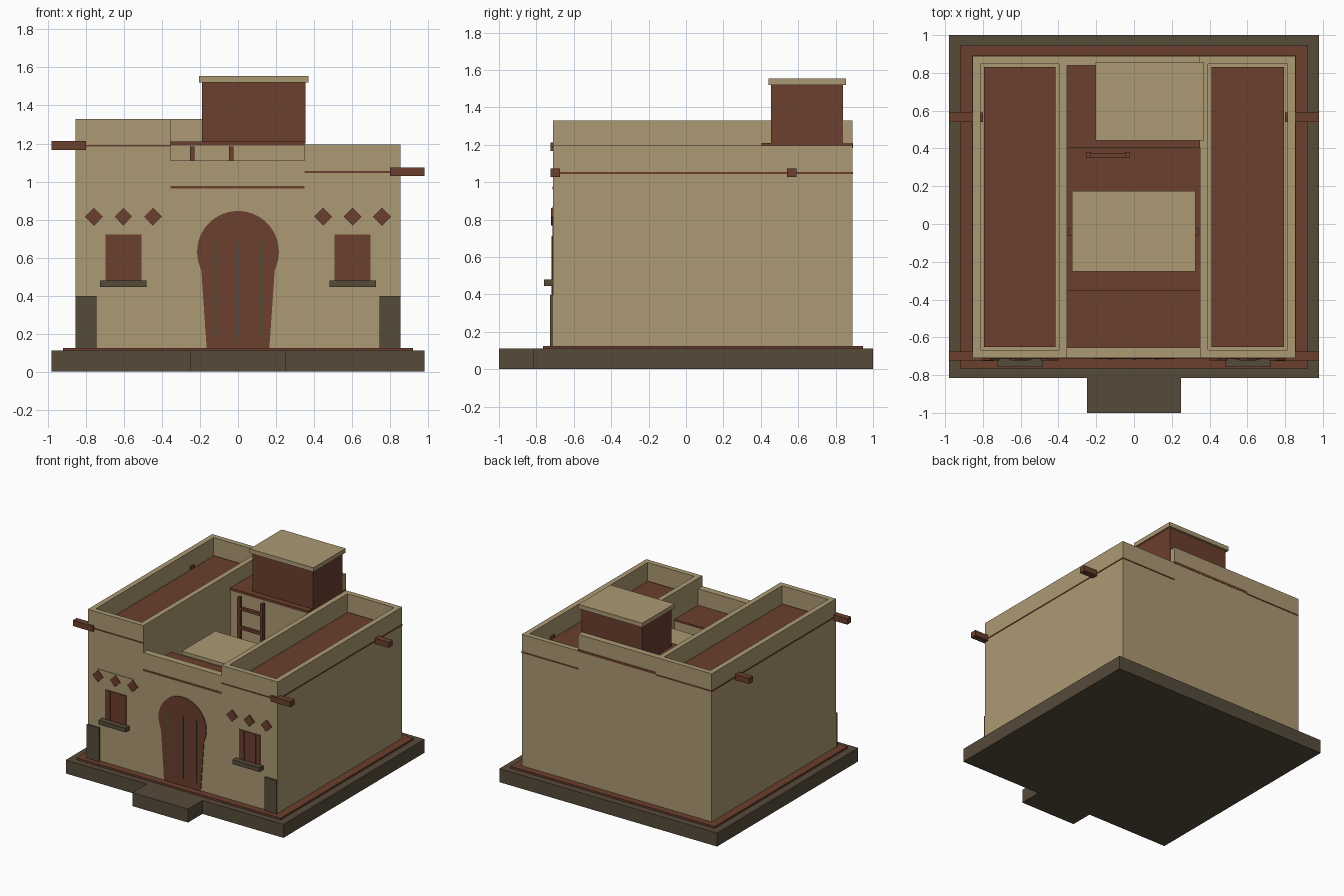
import bpy, bmesh, math

if "Cube" in bpy.data.objects:
    bpy.data.objects.remove(bpy.data.objects["Cube"])


def mat(name, rgb):
    m = bpy.data.materials.new(name)
    m.diffuse_color = (*rgb, 1)
    m.use_nodes = True
    m.node_tree.nodes["Principled BSDF"].inputs["Base Color"].default_value = m.diffuse_color
    return m


SAND = mat("sand_plaster", (0.41, 0.32, 0.17))
RED = mat("red_brown_wood", (0.145, 0.05, 0.026))
DARK = mat("dark_stone", (0.093, 0.07, 0.042))


def finish(name, bm, m):
    bmesh.ops.recalc_face_normals(bm, faces=bm.faces)
    me = bpy.data.meshes.new(name)
    bm.to_mesh(me)
    bm.free()
    me.materials.append(m)
    ob = bpy.data.objects.new(name, me)
    bpy.context.collection.objects.link(ob)
    return ob


def box_bm(x0, x1, y0, y1, z0, z1):
    bm = bmesh.new()
    bmesh.ops.create_cube(bm, size=1)
    for v in bm.verts:
        v.co = (x1 if v.co.x > 0 else x0, y1 if v.co.y > 0 else y0, z1 if v.co.z > 0 else z0)
    return bm


def box(name, m, *b):
    return finish(name, box_bm(*b), m)


def plate(name, m, pts, y0, y1):
    """Front outline in x, z extruded along y."""
    bm = bmesh.new()
    f = bm.faces.new([bm.verts.new((x, y0, z)) for x, z in pts])
    r = bmesh.ops.extrude_face_region(bm, geom=[f])
    for v in r["geom"]:
        if isinstance(v, bmesh.types.BMVert):
            v.co.y = y1
    return finish(name, bm, m)


F, B = -0.71, 0.89          # front and back wall planes
XL, XR = -0.355, 0.35       # courtyard sides
G = 0.125                   # ground floor level

# Base, step and floor plinth
box("base_slab", DARK, -0.98, 0.98, -0.815, 1.0, 0, 0.11)
box("front_step", DARK, -0.25, 0.25, -1.0, -0.815, 0, 0.11)
box("floor_plinth", RED, -0.92, 0.92, -0.765, 0.945, 0.11, G)


# Side wings with sunken roofs
def wing(name, x0, x1, top, roof):
    bm = box_bm(x0, x1, F, B, G, top)
    bm.normal_update()
    f = max(bm.faces, key=lambda q: q.calc_center_median().z)
    bmesh.ops.inset_region(bm, faces=[f], thickness=0.06)
    inner = bmesh.ops.extrude_face_region(bm, geom=[f])["geom"]
    for v in inner:
        if isinstance(v, bmesh.types.BMVert):
            v.co.z = roof - 0.005
    if f.is_valid:
        bm.faces.remove(f)
    finish(name + "_wing", bm, SAND)
    box(name + "_roof", RED, x0 + 0.06, x1 - 0.06, F + 0.06, B - 0.06, roof - 0.005, roof + 0.005)
    # thin roof line on the outer walls
    e = 0.003
    box(name + "_front_line", RED, x0, x1, F - e, F, roof - 0.005, roof + 0.005)
    box(name + "_back_line", RED, x0, x1, B, B + e, roof - 0.005, roof + 0.005)
    xo = x0 if x0 < -0.5 else x1
    box(name + "_side_line", RED, xo - e, xo + e, F, B, roof - 0.005, roof + 0.005)
    # roof spouts
    s = -1 if x0 < -0.5 else 1
    a, b = sorted((s * 0.80, s * 0.98))
    for y in (-0.70, 0.565):
        box(name + "_spout", RED, a, b, y - 0.025, y + 0.025, roof - 0.022, roof + 0.024)


wing("left", -0.855, XL, 1.33, 1.188)
wing("right", XR, 0.855, 1.195, 1.05)

# Entrance room
box("entrance_room", SAND, XL, XR, F, -0.355, G, 0.962)
box("entrance_roof", RED, XL, XR, F - 0.003, -0.35, 0.962, 0.977)
box("entrance_parapet", SAND, XL, XR, F, F + 0.055, 0.977, 1.11)

# Back room with roof house
box("back_room", SAND, XL, XR, 0.41, B, G, 1.19)
box("back_roof", RED, XL, XR, 0.405, B + 0.002, 1.19, 1.21)
box("back_parapet", SAND, XL, XR, 0.84, B, 1.21, 1.33)
box("roof_house", RED, -0.19, 0.355, 0.455, 0.839, 1.2, 1.52)
box("roof_house_cap", SAND, -0.205, 0.37, 0.442, 0.855, 1.52, 1.555)

# Courtyard awning and beam
box("awning", SAND, -0.328, 0.325, -0.252, 0.175, 0.925, 0.955)
box("awning_beam", RED, -0.35, 0.345, -0.06, -0.02, 0.885, 0.925)

# Ladder
for x in (-0.24, -0.035):
    box("ladder_rail", RED, x - 0.012, x + 0.012, 0.35, 0.38, G, 1.185)
for i in range(7):
    z = 1.095 - 0.155 * i
    box("ladder_rung", RED, -0.24, -0.035, 0.352, 0.375, z - 0.012, z + 0.012)

# Keyhole door with bars
R, CZ = 0.215, 0.63
pts = [(-0.165, G), (0.165, G), (0.193, 0.53)]
for i in range(33):
    a = math.radians(-22 + 224 * i / 32)
    pts.append((R * math.cos(a), CZ + R * math.sin(a)))
pts.append((-0.193, 0.53))
plate("door", RED, pts, F - 0.005, F)
for x in (-0.122, 0, 0.122):
    box("door_bar", DARK, x - 0.008, x + 0.008, F - 0.009, F - 0.004, 0.18, 0.685)

# Windows, sills, diamonds and corner stones, both sides
for s in (-1, 1):
    c = s * 0.603
    box("window", RED, c - 0.095, c + 0.095, F - 0.005, F, 0.48, 0.72)
    for dx in (-0.053, 0.053):
        box("window_bar", RED, c + dx - 0.007, c + dx + 0.007, F - 0.009, F - 0.004, 0.48, 0.712)
    box("window_sill", DARK, c - 0.122, c + 0.122, F - 0.048, F, 0.445, 0.48)
    for dx in (-0.155, 0, 0.155):
        x, r = c + dx, 0.047
        plate("diamond", RED, [(x - r, 0.815), (x, 0.815 - r), (x + r, 0.815), (x, 0.815 + r)],
              F - 0.012, F)
    x0, x1 = sorted((s * 0.745, s * 0.855))
    box("corner_stone", DARK, x0, x1, F - 0.016, F, G, 0.397)
box("diamond_backing", SAND, -0.765, -0.445, F - 0.005, F, 0.79, 0.87)
